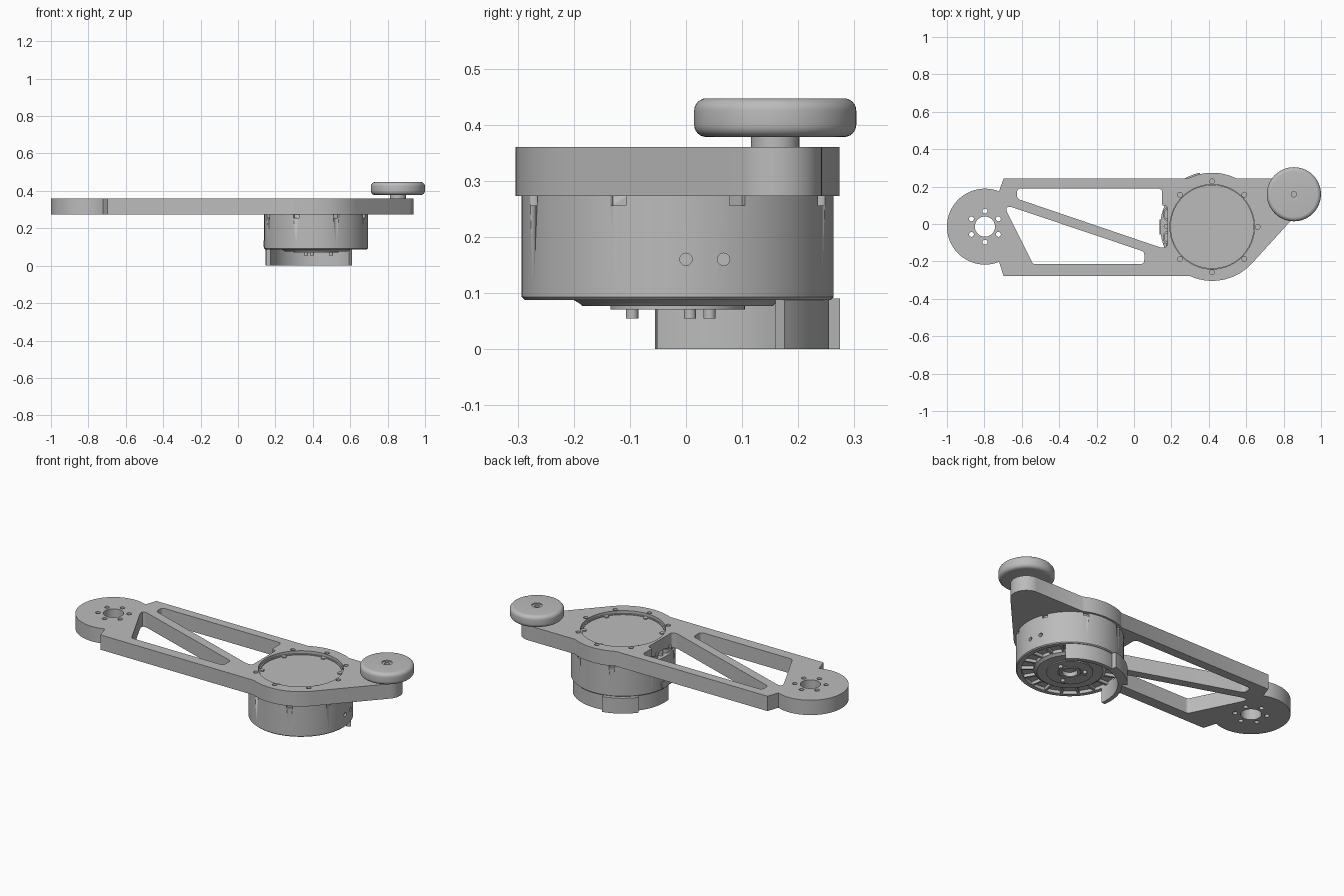
import bpy, bmesh, math
from mathutils import Matrix, Vector

if "Cube" in bpy.data.objects:
    bpy.data.objects.remove(bpy.data.objects["Cube"])

grey = bpy.data.materials.new("plain grey")
grey.use_nodes = True
COL = (0.5, 0.5, 0.5, 1)
grey.diffuse_color = COL
grey.node_tree.nodes["Principled BSDF"].inputs["Base Color"].default_value = COL

MX, MY = 0.418, -0.015          # motor axis
RX, RY = 0.855, 0.159           # roller axis
LX, LY = -0.797, -0.014         # mounting end axis
BOT, TOP = 0.273, 0.36          # arm plate heights


def finish(name, mesh):
    mesh.materials.clear()
    mesh.materials.append(grey)
    ob = bpy.data.objects.new(name, mesh)
    bpy.context.collection.objects.link(ob)
    bpy.ops.object.select_all(action='DESELECT')
    ob.select_set(True)
    bpy.context.view_layer.objects.active = ob
    bpy.ops.object.shade_smooth_by_angle(angle=math.radians(32))
    return ob


def from_bm(name, bm):
    bmesh.ops.recalc_face_normals(bm, faces=bm.faces)
    mesh = bpy.data.meshes.new(name)
    bm.to_mesh(mesh)
    bm.free()
    return finish(name, mesh)


def add_cyl(bm, x, y, z0, z1, r, seg=20):
    bmesh.ops.create_cone(bm, cap_ends=True, segments=seg, radius1=r, radius2=r,
                          depth=z1 - z0, matrix=Matrix.Translation((x, y, (z0 + z1) / 2)))


def add_box(bm, angle, r0, r1, width, z0, z1):
    """Box placed radially around the motor axis."""
    m = (Matrix.Translation((MX, MY, (z0 + z1) / 2)) @ Matrix.Rotation(angle, 4, 'Z')
         @ Matrix.Translation(((r0 + r1) / 2, 0, 0)) @ Matrix.Diagonal((r1 - r0, width, z1 - z0, 1)))
    bmesh.ops.create_cube(bm, size=1, matrix=m)


def lathe(name, cx, cy, profile, seg=96):
    bm = bmesh.new()
    vs = [bm.verts.new((cx + r, cy, z)) for r, z in profile]
    es = [bm.edges.new(p) for p in zip(vs, vs[1:])]
    bmesh.ops.spin(bm, geom=vs + es, cent=(cx, cy, 0), axis=(0, 0, 1),
                   angle=math.tau, steps=seg)
    bmesh.ops.remove_doubles(bm, verts=bm.verts, dist=1e-5)
    return from_bm(name, bm)


def arc(cx, cy, r, a0, a1, n=32):
    return [(cx + r * math.cos(math.radians(a0 + (a1 - a0) * i / n)),
             cy + r * math.sin(math.radians(a0 + (a1 - a0) * i / n))) for i in range(n + 1)]


def circle(cx, cy, r, n=24):
    return arc(cx, cy, r, 0, 360, n)[:-1]


def rounded(points, radius, n=6):
    """Polygon with filleted corners."""
    out = []
    for i, p in enumerate(points):
        p = Vector(p)
        a = (Vector(points[i - 1]) - p)
        b = (Vector(points[(i + 1) % len(points)]) - p)
        half = a.angle(b) / 2
        t = min(radius / math.tan(half), a.length * 0.48, b.length * 0.48)
        s, e = p + a.normalized() * t, p + b.normalized() * t
        for k in range(n + 1):
            u = k / n
            q = s * (1 - u) ** 2 + p * 2 * u * (1 - u) + e * u * u
            out.append((q.x, q.y))
    return out


def plate(name, loops, z0, z1):
    """Flat plate from an outline followed by its holes."""
    cu = bpy.data.curves.new(name, 'CURVE')
    cu.dimensions, cu.fill_mode, cu.extrude = '2D', 'BOTH', (z1 - z0) / 2
    for pts in loops:
        sp = cu.splines.new('POLY')
        sp.points.add(len(pts) - 1)
        for sp_pt, (x, y) in zip(sp.points, pts):
            sp_pt.co = (x, y, 0, 1)
        sp.use_cyclic_u = True
    tmp = bpy.data.objects.new(name + "_curve", cu)
    bpy.context.collection.objects.link(tmp)
    mesh = bpy.data.meshes.new_from_object(tmp.evaluated_get(bpy.context.evaluated_depsgraph_get()))
    bpy.data.objects.remove(tmp)
    bm = bmesh.new()
    bm.from_mesh(mesh)
    bmesh.ops.remove_doubles(bm, verts=bm.verts, dist=1e-5)
    bmesh.ops.translate(bm, verts=bm.verts, vec=(0, 0, (z0 + z1) / 2))
    return from_bm(name, bm)


def cut(ob, bm):
    """Subtract the cutter and keep only the result."""
    cutter = from_bm("cutter", bm)
    cutter.hide_render = True
    mod = ob.modifiers.new("cut", 'BOOLEAN')
    mod.operation, mod.solver, mod.object = 'DIFFERENCE', 'EXACT', cutter
    bpy.context.view_layer.objects.active = ob
    bpy.ops.object.modifier_apply(modifier=mod.name)
    bpy.data.objects.remove(cutter)


# Arm plate with truss windows, motor opening and bolt holes
outline = (arc(LX, LY, 0.203, 68, 292, 48) + [(-0.698, -0.277)]
           + arc(MX, MY, 0.289, -114.5, -42) + arc(RX, RY, 0.083, -42, 90, 24)
           + arc(MX, MY, 0.289, 62.8, 117.2, 24) + [(-0.698, 0.242)])
upper_window = rounded([(-0.625, 0.19), (0.15, 0.19), (0.15, 0.097), (0.178, 0.097),
                        (0.178, -0.125), (0.14, -0.125), (-0.625, 0.135)], 0.022)
lower_window = rounded([(-0.70, 0.106), (-0.54, -0.215), (0.055, -0.215), (0.055, -0.148)], 0.024)
holes = [upper_window, lower_window, circle(MX, MY, 0.226, 96), circle(LX, LY, 0.054, 40)]
for k in range(6):
    a = math.radians(90 + 60 * k)
    holes.append(circle(LX + 0.083 * math.cos(a), LY + 0.083 * math.sin(a), 0.013))
for k in range(8):
    a = math.radians(45 * k)
    if k != 4:
        holes.append(circle(MX + 0.243 * math.cos(a), MY + 0.243 * math.sin(a), 0.013))
plate("arm_plate", [outline] + holes, BOT, TOP)

# Motor housing: stepped base, vent recess, raised cover inside the arm opening
motor = lathe("motor_housing", MX, MY, [
    (0, 0.095), (0.04, 0.095), (0.04, 0.071), (0.055, 0.071), (0.055, 0.076), (0.062, 0.076),
    (0.062, 0.071), (0.12, 0.071), (0.12, 0.077), (0.17, 0.077), (0.174, 0.081), (0.186, 0.088),
    (0.186, 0.106), (0.25, 0.106), (0.25, 0.088), (0.273, 0.088), (0.278, 0.093), (0.278, 0.273),
    (0.224, 0.273), (0.224, 0.345), (0.217, 0.345), (0.217, 0.34), (0, 0.34)])
bm = bmesh.new()
for k in range(8):                                   # rim notches
    add_box(bm, math.radians(22.5 + 45 * k), 0.264, 0.30, 0.03, 0.256, 0.28)
for y in (0.0, 0.067):                               # side screw holes
    bmesh.ops.create_cone(bm, cap_ends=True, segments=20, radius1=0.011, radius2=0.011, depth=0.08,
                          matrix=Matrix.Translation((MX + 0.28, y, 0.16)) @ Matrix.Rotation(math.pi / 2, 4, 'Y'))
cut(motor, bm)

# Vent ribs under the motor
bm = bmesh.new()
for k in range(18):
    add_box(bm, math.tau * k / 18, 0.183, 0.253, 0.012, 0.089, 0.108)
from_bm("vent_ribs", bm)

# Output pins under the hub
bm = bmesh.new()
for x, y in ((0.497, 0.007), (0.364, 0.042), (0.396, -0.096)):
    add_cyl(bm, x, y, 0.055, 0.075, 0.011)
from_bm("hub_pins", bm)

# Cover screws around the motor opening
bm = bmesh.new()
for k in range(6):
    a = math.radians(30 + 60 * k)
    add_cyl(bm, MX + 0.207 * math.cos(a), MY + 0.207 * math.sin(a), 0.335, 0.346, 0.012)
from_bm("cover_screws", bm)

# Cable port: two oval sockets with a screw between them
for name, y in (("upper_socket", 0.052), ("lower_socket", -0.072)):
    ring = [[(0.176 + r * math.cos(t) * 0.65, y + r * math.sin(t))
             for t in (math.tau * i / 28 for i in range(28))] for r in (0.033, 0.022)]
    plate(name, ring, 0.27, 0.295)
bm = bmesh.new()
add_cyl(bm, 0.172, -0.012, 0.27, 0.29, 0.013)
from_bm("port_screw", bm)
bm = bmesh.new()
add_box(bm, math.pi, 0.26, 0.281, 0.08, 0.10, 0.135)
from_bm("side_tab", bm)

# Curved guard below the motor with a thicker pad
plate("curved_guard", [arc(MX, MY, 0.27, 45, 103, 24) + arc(MX, MY, 0.297, 103, 141, 16)
                       + arc(MX, MY, 0.27, 141, 188.5, 20) + arc(MX, MY, 0.247, 188.5, 45, 48)],
      0, 0.09)

# Roller with rounded rims, centre bore and shaft
rim = [(0.1445 - 0.022 + 0.022 * math.sin(t), s + 0.022 * c * math.cos(t))
       for s, c, ts in ((0.40, -1, range(7)), (0.425, 1, range(6, -1, -1)))
       for t in (math.pi / 12 * i for i in ts)]
lathe("roller", RX, RY, [(0.0, 0.378)] + rim
      + [(0.028, 0.447), (0.028, 0.441), (0.014, 0.441), (0.014, 0.42), (0, 0.42)])
bm = bmesh.new()
add_cyl(bm, RX, RY, 0.358, 0.38, 0.043, 40)
from_bm("roller_shaft", bm)
